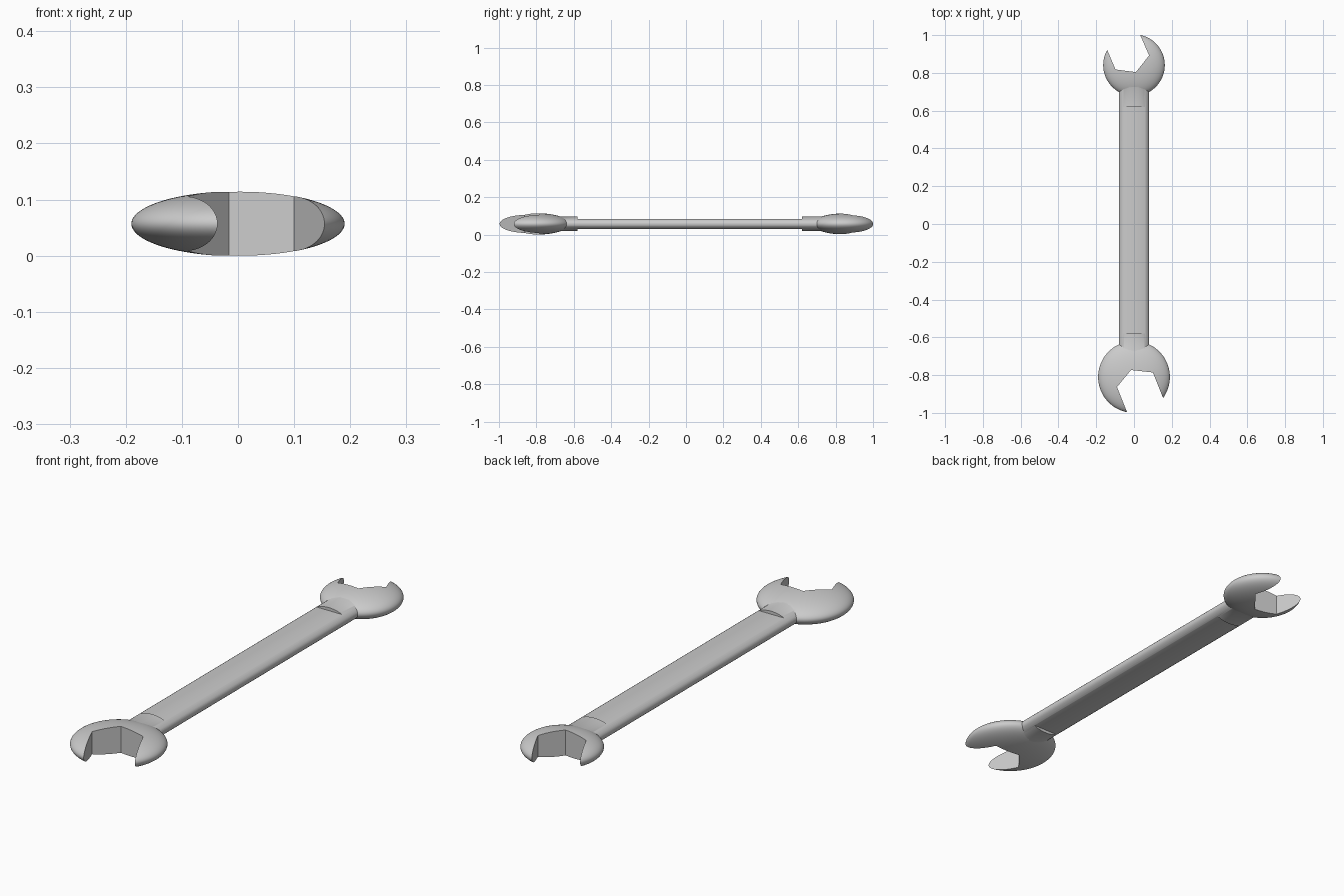
import bpy, bmesh
from mathutils import Matrix

if "Cube" in bpy.data.objects:
    bpy.data.objects.remove(bpy.data.objects["Cube"])

MID = 0.057          # height of the central plane


def finish(name, bm):
    bmesh.ops.recalc_face_normals(bm, faces=bm.faces)
    me = bpy.data.meshes.new(name)
    bm.to_mesh(me)
    bm.free()
    ob = bpy.data.objects.new(name, me)
    bpy.context.collection.objects.link(ob)
    return ob


def ellipsoid(name, y, r, h):
    bm = bmesh.new()
    mat = Matrix.Translation((0, y, MID)) @ Matrix.Diagonal((r, r, h, 1))
    bmesh.ops.create_uvsphere(bm, u_segments=96, v_segments=48, radius=1, matrix=mat)
    return finish(name, bm)


def box(name, x, y0, y1, z0, z1):
    bm = bmesh.new()
    mat = Matrix.Translation((0, (y0 + y1) / 2, (z0 + z1) / 2)) @ Matrix.Diagonal((2 * x, y1 - y0, z1 - z0, 1))
    bmesh.ops.create_cube(bm, size=1, matrix=mat)
    return finish(name, bm)


def prism(name, pts):
    bm = bmesh.new()
    face = bm.faces.new([bm.verts.new((x, y, -0.1)) for x, y in pts])
    ext = bmesh.ops.extrude_face_region(bm, geom=[face])
    verts = [v for v in ext["geom"] if isinstance(v, bmesh.types.BMVert)]
    bmesh.ops.translate(bm, verts=verts, vec=(0, 0, 0.4))
    return finish(name, bm)


def boolean(target, tool, op):
    mod = target.modifiers.new("cut", "BOOLEAN")
    mod.operation, mod.solver, mod.object = op, "EXACT", tool
    bpy.context.view_layer.objects.active = target
    bpy.ops.object.modifier_apply(modifier=mod.name)
    bpy.data.objects.remove(tool)


# Handle: elliptical bar
bm = bmesh.new()
bar = (Matrix.Translation((0, 0.025, MID)) @ Matrix.Diagonal((0.08, 1.45, 0.039, 1))
       @ Matrix.Rotation(1.5707963, 4, "X"))
bmesh.ops.create_cone(bm, cap_ends=True, segments=64, radius1=1, radius2=1, depth=1, matrix=bar)
wrench = finish("open_end_wrench", bm)

# Shallow flats on both faces of the handle
for s in (-1, 1):
    z0, z1 = sorted((MID + s * 0.026, MID + s * 0.1))
    boolean(wrench, box("flat_cutter", 0.12, -0.58, 0.62, z0, z1), "DIFFERENCE")

# Lens-shaped heads
boolean(wrench, ellipsoid("large_head", -0.81, 0.19, 0.058), "UNION")
boolean(wrench, ellipsoid("small_head", 0.841, 0.163, 0.056), "UNION")

# Angled jaw openings
large_jaw = [(0.016, -1.127), (-0.09, -0.863), (-0.016, -0.773), (0.10, -0.786), (0.206, -1.05)]
small_jaw = [(-0.02, 1.122), (0.08, 0.892), (0.01, 0.804), (-0.098, 0.818), (-0.196, 1.05)]
for pts in (large_jaw, small_jaw):
    boolean(wrench, prism("jaw_cutter", pts), "DIFFERENCE")

bpy.ops.object.select_all(action="DESELECT")
wrench.select_set(True)
bpy.context.view_layer.objects.active = wrench
bpy.ops.object.shade_smooth_by_angle(angle=0.5)
